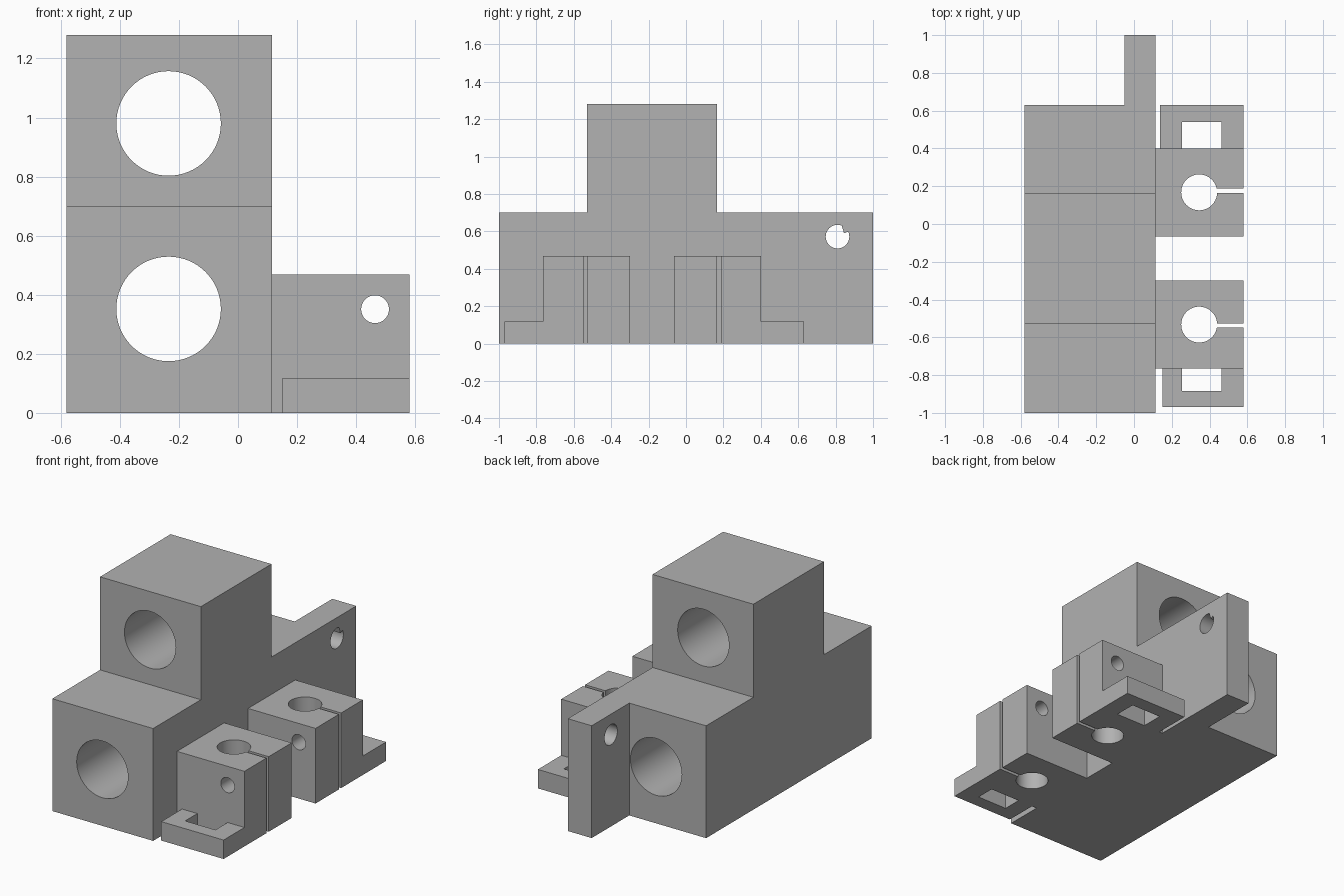
import bpy
import bmesh
import math
from mathutils import Matrix

cube = bpy.data.objects.get("Cube")
if cube:
    bpy.data.objects.remove(cube, do_unlink=True)

grey = bpy.data.materials.new("machined grey")
grey.use_nodes = True
grey.diffuse_color = (0.445, 0.445, 0.445, 1)
grey.node_tree.nodes["Principled BSDF"].inputs["Base Color"].default_value = grey.diffuse_color


def add_object(name, bm):
    bmesh.ops.recalc_face_normals(bm, faces=bm.faces)
    mesh = bpy.data.meshes.new(name)
    bm.to_mesh(mesh)
    bm.free()
    obj = bpy.data.objects.new(name, mesh)
    bpy.context.collection.objects.link(obj)
    mesh.materials.append(grey)
    return obj


def box(name, x, y, z):
    """Box spanning the given (low, high) ranges."""
    bm = bmesh.new()
    bmesh.ops.create_cube(bm, size=1)
    for v in bm.verts:
        v.co = [span[c > 0] for span, c in zip((x, y, z), v.co)]
    return add_object(name, bm)


def prism(name, profile, x0, x1):
    """Extrude a (y, z) outline along x."""
    bm = bmesh.new()
    face = bm.faces.new([bm.verts.new((x0, y, z)) for y, z in profile])
    new = bmesh.ops.extrude_face_region(bm, geom=[face])["geom"]
    for v in new:
        if isinstance(v, bmesh.types.BMVert):
            v.co.x = x1
    return add_object(name, bm)


def rod(center, radius, axis, length):
    """Cylinder used for drilling."""
    turn = {"X": Matrix.Rotation(math.pi / 2, 4, "Y"),
            "Y": Matrix.Rotation(math.pi / 2, 4, "X"),
            "Z": Matrix.Identity(4)}[axis]
    bm = bmesh.new()
    bmesh.ops.create_cone(bm, cap_ends=True, segments=64, radius1=radius, radius2=radius,
                          depth=length, matrix=Matrix.Translation(center) @ turn)
    return add_object("drill", bm)


def cut(obj, *cutters):
    bpy.ops.object.select_all(action="DESELECT")
    bpy.context.view_layer.objects.active = obj
    obj.select_set(True)
    for c in cutters:
        c.hide_render = True
        mod = obj.modifiers.new("cut", "BOOLEAN")
        mod.operation = "DIFFERENCE"
        mod.solver = "EXACT"
        mod.object = c
        bpy.ops.object.modifier_apply(modifier=mod.name)
        bpy.data.objects.remove(c, do_unlink=True)
    bpy.ops.object.shade_smooth_by_angle(angle=math.radians(30))


INNER, OUTER = 0.115, 0.58

# Stepped main block with two long bores
body = prism("main_block", [(-1, 0), (0.63, 0), (0.63, 0.7), (0.165, 0.7),
                            (0.165, 1.28), (-0.53, 1.28), (-0.53, 0.7), (-1, 0.7)],
             -0.58, INNER)
cut(body, *[rod((-0.235, 0, z), 0.177, "Y", 3) for z in (0.352, 0.98)])

# Rear plate with a cross hole and a small key in it
plate = box("rear_plate", (-0.05, INNER), (0.63, 1), (0, 0.7))
cut(plate, rod((0, 0.81, 0.572), 0.063, "X", 1))
prism("hole_key", [(0.83, 0.64), (0.845, 0.59), (0.875, 0.602), (0.86, 0.64)], 0.05, INNER - 0.001)


# Split clamps: vertical bore, slit on the outer side, screw hole
def clamp(name, y0, y1, slit):
    mid = (y0 + y1) / 2
    obj = box(name, (INNER, OUTER), (y0, y1), (0, 0.468))
    cut(obj, rod((0.345, mid, 0.2), 0.095, "Z", 2),
        box("slit", (0.36, 0.7), slit, (-0.1, 0.6)),
        rod((0.464, mid, 0.351), 0.047, "Y", 1))


clamp("front_clamp", -0.765, -0.3, (-0.548, -0.526))
clamp("rear_clamp", -0.065, 0.4, (0.165, 0.187))


# Low feet, each with a rectangular window against its clamp
def foot(name, x0, y, window):
    obj = box(name, (x0, OUTER), y, (0, 0.118))
    cut(obj, box("window", (0.255, 0.464), window, (-0.1, 0.3)))


foot("front_foot", 0.15, (-0.97, -0.765), (-0.885, -0.7))
foot("rear_foot", 0.138, (0.4, 0.63), (0.3, 0.54))
